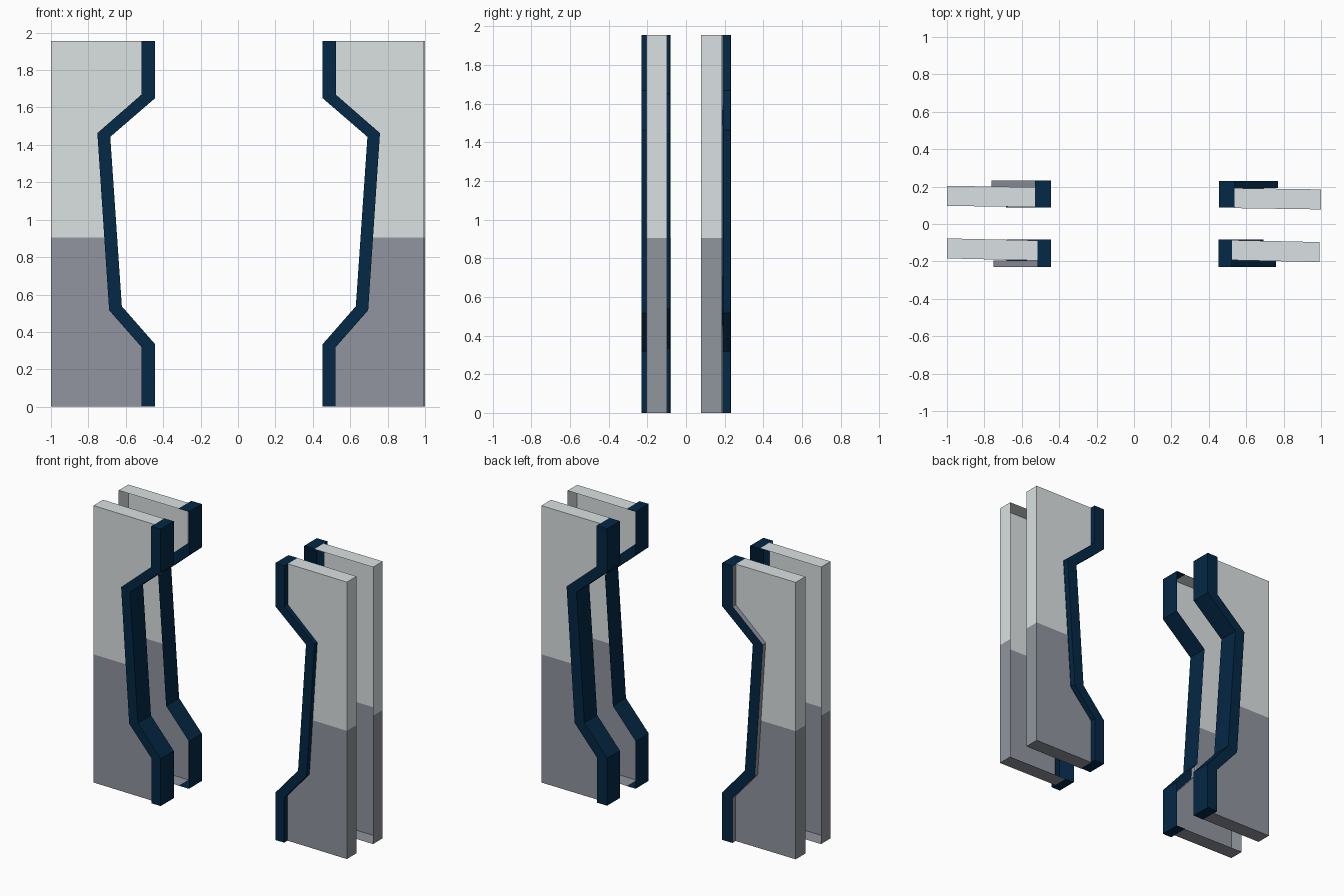
import bpy, bmesh

if "Cube" in bpy.data.objects:
    bpy.data.objects.remove(bpy.data.objects["Cube"])


def material(name, col):
    m = bpy.data.materials.new(name)
    m.diffuse_color = (*col, 1)
    m.use_nodes = True
    m.node_tree.nodes["Principled BSDF"].inputs["Base Color"].default_value = m.diffuse_color
    return m


LIGHT = material("light grey", (0.70, 0.75, 0.76))
GREY = material("mid grey", (0.28, 0.30, 0.34))
NAVY = material("navy", (0.001, 0.021, 0.060))

H = 1.955       # overall height
SPLIT = 0.905   # height of the two-tone line

# opening-side and panel-side lines of the trim, as (distance from centre, z)
INNER = [(0.448, 0), (0.448, 0.334), (0.626, 0.537), (0.688, 1.443), (0.448, 1.65), (0.448, H)]
OUTER = [(0.518, 0), (0.518, 0.318), (0.692, 0.516), (0.755, 1.463), (0.520, 1.668), (0.520, H)]


def shift(points, dx):
    return [(x + dx, z) for x, z in points]


def prism(name, outline, side, y_in, y_out, mats):
    """Closed prism of an x/z outline; returns bmesh, mesh, inner cap, side faces."""
    bm = bmesh.new()
    a = [bm.verts.new((side * x, y_in(x), z)) for x, z in outline]
    b = [bm.verts.new((side * x, y_out(x), z)) for x, z in outline]
    cap = bm.faces.new(a)
    bm.faces.new(b[::-1])
    n = len(outline)
    sides = [bm.faces.new((a[i], b[i], b[(i + 1) % n], a[(i + 1) % n])) for i in range(n)]
    bmesh.ops.recalc_face_normals(bm, faces=bm.faces[:])
    me = bpy.data.meshes.new(name)
    for m in mats:
        me.materials.append(m)
    bpy.context.collection.objects.link(bpy.data.objects.new(name, me))
    return bm, me, cap, sides


def cut(bm, co, no):
    bmesh.ops.bisect_plane(bm, geom=bm.verts[:] + bm.edges[:] + bm.faces[:],
                           plane_co=co, plane_no=no)


def finish(bm, me):
    bm.to_mesh(me)
    bm.free()


def trim(name, side, inner, outer, y_in, y_out, y_panel):
    # navy strip, open at the back; only a low step stands above the panel
    edge = GREY if side < 0 else NAVY
    bm, me, cap, sides = prism(name, inner + outer[::-1], side,
                               lambda x: y_in, lambda x: y_out, [NAVY, edge])
    for f in sides[len(inner):-1]:
        f.material_index = 1
    bmesh.ops.delete(bm, geom=[cap], context='FACES_ONLY')
    cut(bm, (0, y_panel, 0), (0, 1, 0))
    hidden = [f for f in bm.faces if f.material_index == 1
              and abs(f.calc_center_median().y) < abs(y_panel)]
    bmesh.ops.delete(bm, geom=hidden, context='FACES')
    finish(bm, me)


def panel(name, side, outer, end, y_near, y_end, thick):
    # slightly skewed shell open at the back, lower part grey and upper part light
    def out(x):
        return y_near + (y_end - y_near) * (x - 0.52) / (end - 0.52)

    bm, me, cap, sides = prism(name, outer + [(end, H), (end, 0)], side,
                               lambda x: out(x) - thick, out, [LIGHT, GREY])
    bmesh.ops.delete(bm, geom=[cap] + sides[:len(outer) - 1], context='FACES')
    cut(bm, (0, 0, SPLIT), (0, 0, 1))
    for f in bm.faces:
        f.material_index = 1 if max(v.co.z for v in f.verts) < SPLIT + 0.001 else 0
    finish(bm, me)


# name, side, outer end, panel face y near the trim and at the end,
# trim y inside and outside, x shift of the opening line and the panel line
UNITS = [
    ("front_left", -1, 1.0, -0.195, -0.184, -0.084, -0.230, -0.005, -0.003),
    ("front_right", 1, 0.993, -0.193, -0.204, -0.084, -0.230, 0.004, 0.004),
    ("back_left", -1, 1.0, 0.197, 0.204, 0.088, 0.233, -0.003, 0.008),
    ("back_right", 1, 1.0, 0.192, 0.185, 0.088, 0.231, 0.006, 0.016),
]
for name, side, end, p0, p1, t0, t1, di, do in UNITS:
    inner, outer = shift(INNER, di), shift(OUTER, do)
    trim(name + "_trim", side, inner, outer, t0, t1, p0)
    panel(name + "_panel", side, outer, end, p0, p1, 0.107 if p0 > 0 else -0.107)
